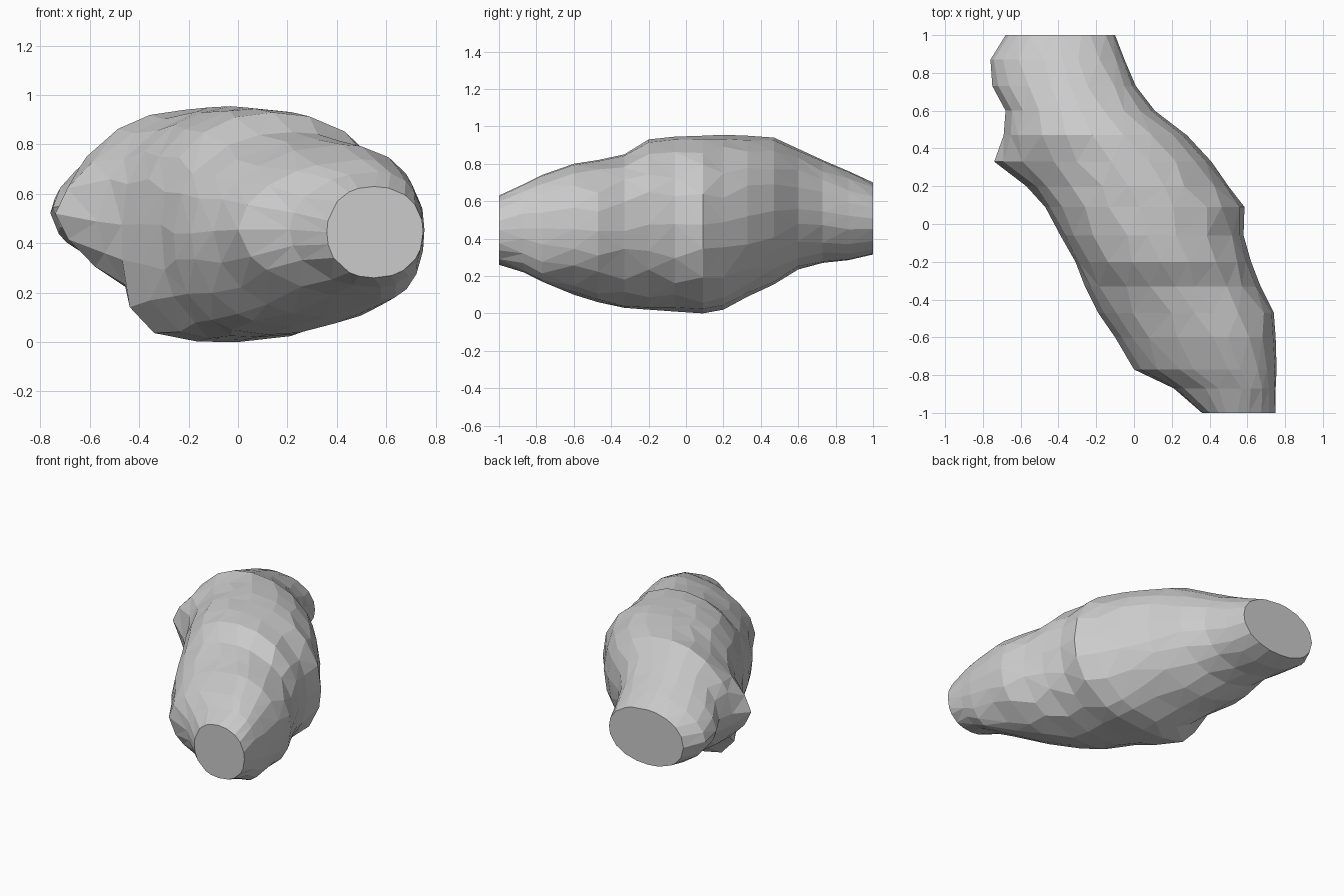
import bpy, bmesh, random
from math import cos, sin, tau
from mathutils import Vector

SIDES = 20
random.seed(3)

# Cross-sections: y, x left, x right, z bottom, z top, crest x, keel x, left-side squareness
SECTIONS = [
    (-1.00, 0.36, 0.75, 0.26, 0.63, 0.55, 0.55, 2.2),
    (-0.87, 0.21, 0.75, 0.22, 0.69, 0.57, 0.58, 2.1),
    (-0.77, 0.00, 0.755, 0.17, 0.74, 0.50, 0.58, 1.9),
    (-0.60, -0.10, 0.75, 0.10, 0.80, 0.42, 0.36, 2.0),
    (-0.47, -0.19, 0.74, 0.06, 0.82, 0.32, 0.22, 2.1),
    (-0.33, -0.26, 0.67, 0.03, 0.85, 0.22, 0.12, 2.3),
    (-0.20, -0.31, 0.62, 0.02, 0.93, 0.14, 0.08, 2.7),
    (-0.06, -0.39, 0.58, 0.01, 0.945, 0.07, 0.03, 3.4),
    (0.09, -0.47, 0.585, 0.00, 0.95, 0.03, 0.00, 4.0),
    (0.20, -0.57, 0.50, 0.02, 0.955, -0.03, -0.02, 1.8),
    (0.33, -0.74, 0.41, 0.09, 0.95, -0.12, -0.10, 1.5),
    (0.47, -0.69, 0.28, 0.155, 0.94, -0.22, -0.18, 1.9),
    (0.60, -0.68, 0.11, 0.235, 0.88, -0.28, -0.28, 1.9),
    (0.73, -0.75, 0.01, 0.27, 0.82, -0.34, -0.34, 1.7),
    (0.87, -0.76, -0.05, 0.285, 0.76, -0.38, -0.38, 1.8),
    (1.00, -0.68, -0.10, 0.315, 0.70, -0.40, -0.40, 2.1),
]


def ring_point(sec, a):
    """Point on a lopsided superellipse whose four quarters differ."""
    y, x0, x1, z0, z1, crest, keel, n_left = sec
    cz = z0 + 0.5 * (z1 - z0)
    c, s = cos(a), sin(a)
    n = 2.2
    if c < 0:
        n = n_left if s < 0 else min(n_left, 2.2)
    r = (abs(c) ** n + abs(s) ** n) ** (-1 / n)
    cx = crest if s > 0 else keel
    # keep side points level while the crest and keel may sit apart
    rx = (x1 - cx) if c > 0 else (cx - x0)
    rz = (z1 - cz) if s > 0 else (cz - z0)
    return Vector((cx + rx * r * c, y, cz + rz * r * s))


def angle(i):
    """Uneven spacing gives irregular facets; the four extremes stay put."""
    jitter = 0 if i % 5 == 0 else random.uniform(-0.09, 0.09)
    return tau * i / SIDES + jitter


bm = bmesh.new()
rings = [[bm.verts.new(ring_point(s, angle(i))) for i in range(SIDES)]
         for s in SECTIONS]

# Skin between sections, in flat triangles
for a, b in zip(rings, rings[1:]):
    for i in range(SIDES):
        j = (i + 1) % SIDES
        bm.faces.new((a[i], a[j], b[j], b[i]))
bmesh.ops.triangulate(bm, faces=bm.faces[:], quad_method='SHORT_EDGE')

# Flat cut ends
bm.faces.new(rings[0][::-1])
bm.faces.new(rings[-1])
bmesh.ops.recalc_face_normals(bm, faces=bm.faces[:])

mesh = bpy.data.meshes.new("rock_body")
bm.to_mesh(mesh)
bm.free()
bpy.context.collection.objects.link(bpy.data.objects.new("rock_body", mesh))
